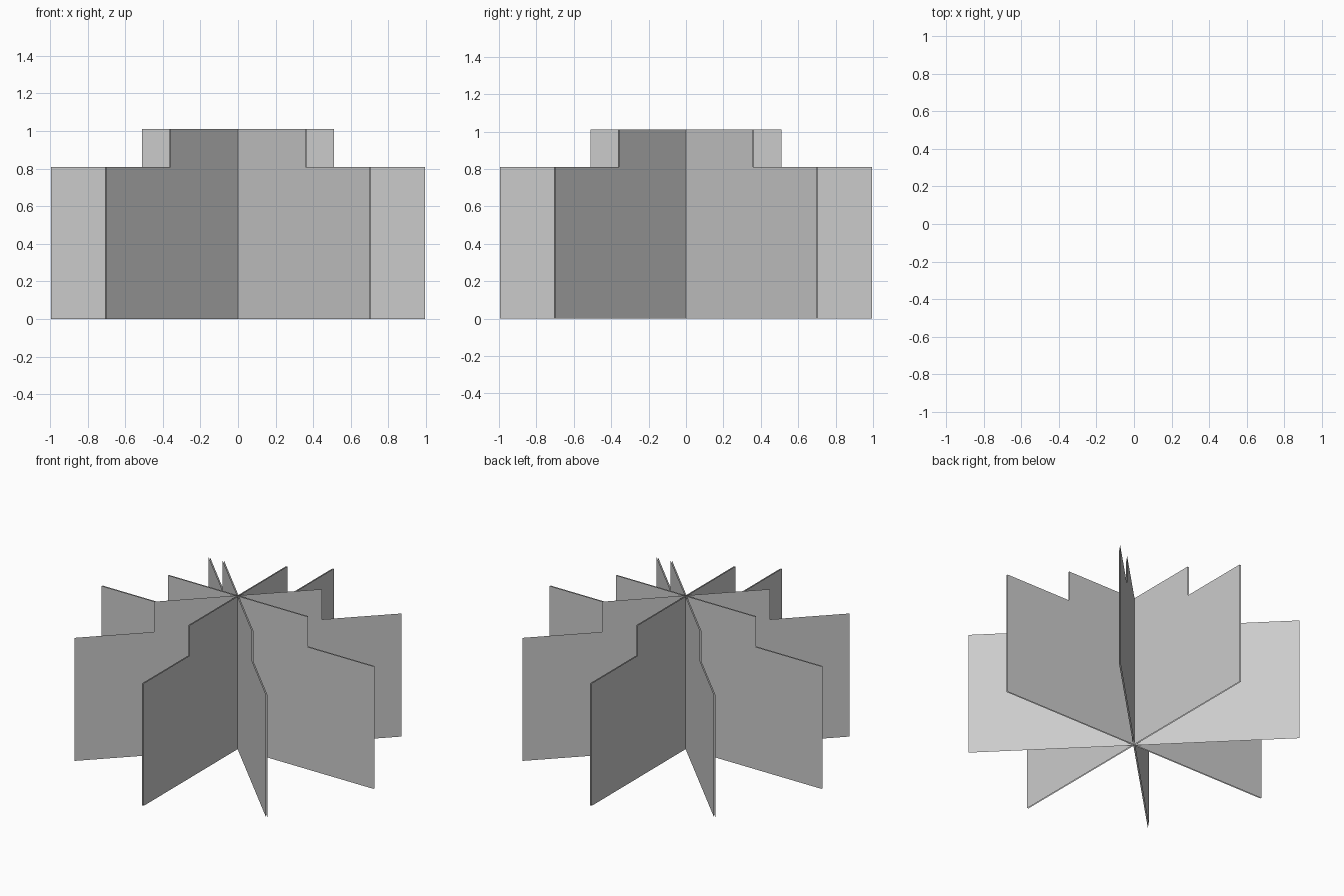
import bpy
import math
from mathutils import Matrix

if "Cube" in bpy.data.objects:
    bpy.data.objects.remove(bpy.data.objects["Cube"])

HALF_W, STEP_W = 0.995, 0.51     # outer and upper half widths
STEP_Z, TOP_Z = 0.81, 1.01       # shoulder and top heights
GAP = 0.004                      # each card is a close pair of paper-thin sheets

# Stepped card outline in the XZ plane, mirrored about the centre
right = [(HALF_W, 0), (HALF_W, STEP_Z), (STEP_W, STEP_Z), (STEP_W, TOP_Z)]
outline = right + [(-x, z) for x, z in reversed(right)]


def stepped_card(name, angle):
    """Front and back sheets of one upright card, turned about the z axis."""
    n = len(outline)
    front = [(x, -GAP, z) for x, z in outline]
    back = [(x, GAP, z) for x, z in outline]
    faces = [list(range(n)), list(range(2 * n - 1, n - 1, -1))]
    mesh = bpy.data.meshes.new(name)
    mesh.from_pydata(front + back, [], faces)
    mesh.transform(Matrix.Rotation(angle, 4, 'Z'))
    mesh.update()
    obj = bpy.data.objects.new(name, mesh)
    bpy.context.collection.objects.link(obj)


# Four crossing cards, 45 degrees apart
for i, label in enumerate(["wide", "diagonal_right", "deep", "diagonal_left"]):
    stepped_card("crossed_card_" + label, math.radians(45 * i))
